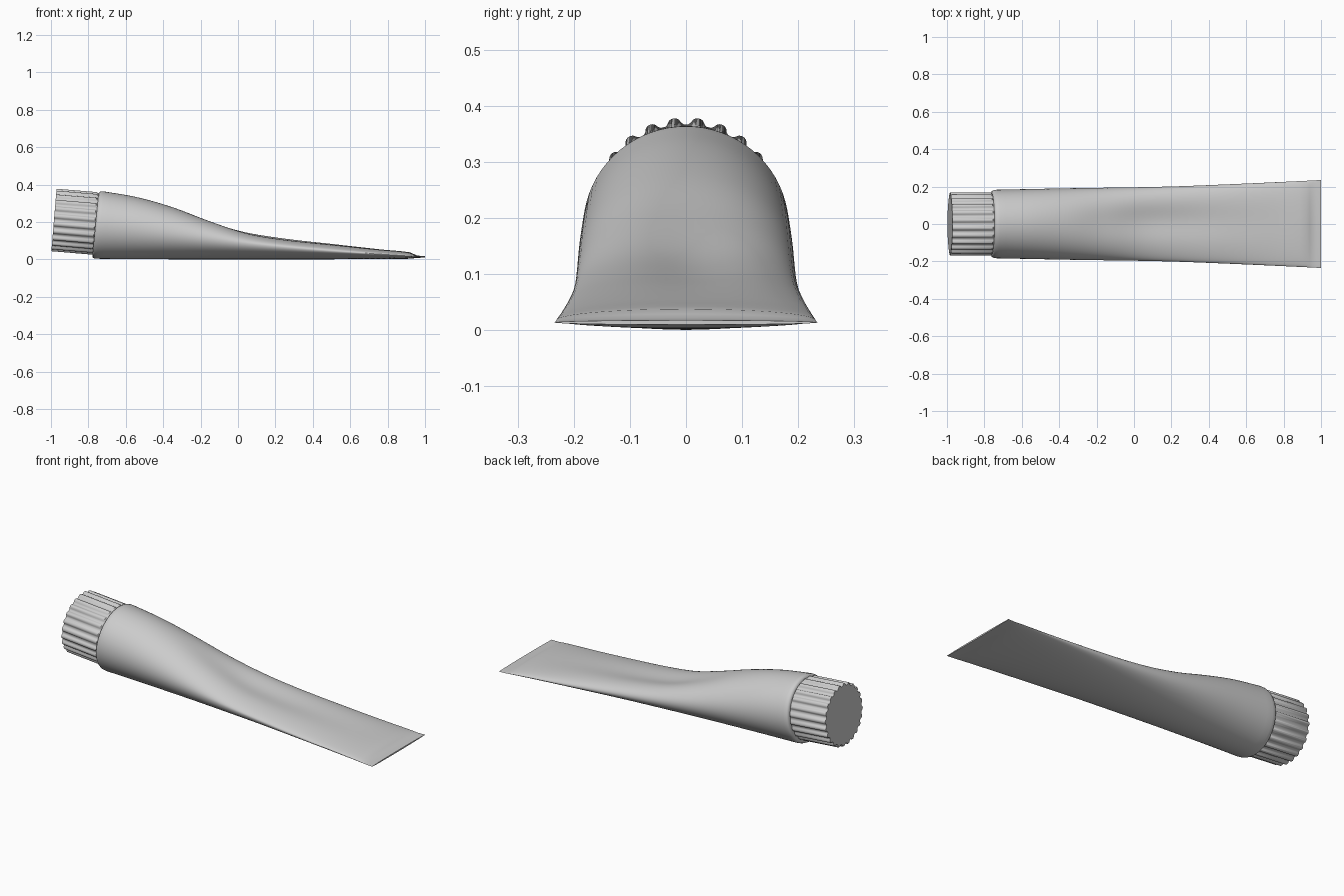
import bpy, bmesh, math
from mathutils import Vector, Matrix

if "Cube" in bpy.data.objects:
    bpy.data.objects.remove(bpy.data.objects["Cube"])

mat = bpy.data.materials.new("light_grey")
mat.diffuse_color = (0.6, 0.6, 0.6, 1)
mat.use_nodes = True
mat.node_tree.nodes["Principled BSDF"].inputs["Base Color"].default_value = mat.diffuse_color


def finish(name, bm, angle):
    bmesh.ops.recalc_face_normals(bm, faces=bm.faces[:])
    me = bpy.data.meshes.new(name)
    bm.to_mesh(me)
    bm.free()
    ob = bpy.data.objects.new(name, me)
    bpy.context.collection.objects.link(ob)
    me.materials.append(mat)
    bpy.ops.object.select_all(action='DESELECT')
    bpy.context.view_layer.objects.active = ob
    ob.select_set(True)
    bpy.ops.object.shade_smooth_by_angle(angle=math.radians(angle))
    return ob


def loft(bm, rings):
    rows = [[bm.verts.new(p) for p in r] for r in rings]
    n = len(rows[0])
    for a, b in zip(rows, rows[1:]):
        for i in range(n):
            j = (i + 1) % n
            bm.faces.new((a[i], a[j], b[j], b[i]))
    bm.faces.new(rows[0])
    bm.faces.new(rows[-1])


def interp(keys, col, x):
    # smooth (Hermite) interpolation of one column of the section table
    if x >= keys[-1][0]:
        return keys[-1][col]
    i = max(k for k in range(len(keys) - 1) if keys[k][0] <= x or k == 0)

    def slope(k):
        a, b = keys[max(k - 1, 0)], keys[min(k + 1, len(keys) - 1)]
        return (b[col] - a[col]) / (b[0] - a[0])
    p, q = keys[i], keys[i + 1]
    h = q[0] - p[0]
    t = (x - p[0]) / h
    return ((2*t**3 - 3*t**2 + 1) * p[col] + (t**3 - 2*t*t + t) * h * slope(i)
            + (3*t*t - 2*t**3) * q[col] + (t**3 - t*t) * h * slope(i + 1))


# Tube sections: x, half width, bottom, widest height, top, dent depth, back lean
KEYS = [
    (-0.75, 0.183, 0.004, 0.185, 0.366, 0.0, 0.0),
    (-0.55, 0.187, 0.002, 0.165, 0.332, 0.0, 0.0),
    (-0.35, 0.191, 0.001, 0.138, 0.280, 0.004, 0.0),
    (-0.15, 0.194, 0.001, 0.110, 0.216, 0.016, 0.004),
    (0.05, 0.197, 0.001, 0.085, 0.158, 0.026, 0.014),
    (0.25, 0.202, 0.001, 0.066, 0.122, 0.022, 0.014),
    (0.50, 0.212, 0.001, 0.046, 0.090, 0.012, 0.010),
    (0.75, 0.223, 0.002, 0.029, 0.058, 0.004, 0.005),
    (0.92, 0.231, 0.004, 0.018, 0.038, 0.0, 0.0),
    (0.955, 0.233, 0.008, 0.015, 0.022, 0.0, 0.0),
    (1.00, 0.235, 0.010, 0.014, 0.018, 0.0, 0.0)]
N = 72


def section(x, scale=1.0):
    w, zb, zm, zt, dent, lean = (interp(KEYS, c, x) for c in range(1, 7))
    tilt = 0.1 * max(0.0, min(1.0, (0.2 - x) / 0.9))
    ring = []
    for i in range(N):
        t = 2 * math.pi * i / N
        c, s = math.cos(t), math.sin(t)
        z = s * ((zt - zm) if s > 0 else (zm - zb)) * scale
        if s > 0:   # squeezed-in upper side, higher along the back
            z += s * (lean * c - dent * math.exp(-((c - 0.1) / 0.5) ** 2))
        ring.append(Vector((x + tilt * z, w * c * scale, zm + z)))
    return ring


# Squeezed tube body with rounded shoulder and flat crimped tail
bm = bmesh.new()
rings = []
for dx, sc in ((-0.012, 0.6), (-0.012, 0.93), (-0.008, 0.97), (0.0, 0.99)):
    rings.append([p + Vector((dx, 0, 0)) for p in section(-0.75, sc)])
steps = [-0.735 + 1.655 * i / 48 for i in range(49)]
rings += [section(x) for x in steps + [0.94, 0.955, 0.975, 1.0]]
loft(bm, rings)
finish("tube_body", bm, 40)

# Ribbed screw cap, tilted with the neck
axis_start, axis_end = Vector((-0.745, 0, 0.191)), Vector((-0.984, 0, 0.211))
direction = axis_end - axis_start
length = direction.length
place = Matrix.Translation(axis_start) @ direction.to_track_quat('Z', 'Y').to_matrix().to_4x4()
RIBS, PER = 24, 10


def cap_ring(z, r, rib):
    pts = []
    for i in range(RIBS * PER):
        a = 2 * math.pi * i / (RIBS * PER)
        u = (i % PER) / PER * 2 - 1
        bump = math.sqrt(max(0.0, 1 - (u / 0.62) ** 2))
        rr = r + rib * bump
        pts.append(place @ Vector((rr * math.cos(a), rr * math.sin(a), z)))
    return pts


bm = bmesh.new()
loft(bm, [cap_ring(-0.01, 0.159, 0), cap_ring(0.014, 0.159, 0),
          cap_ring(0.022, 0.158, 0.011), cap_ring(length - 0.004, 0.157, 0.012),
          cap_ring(length, 0.155, 0.011)])
finish("ribbed_cap", bm, 35)
